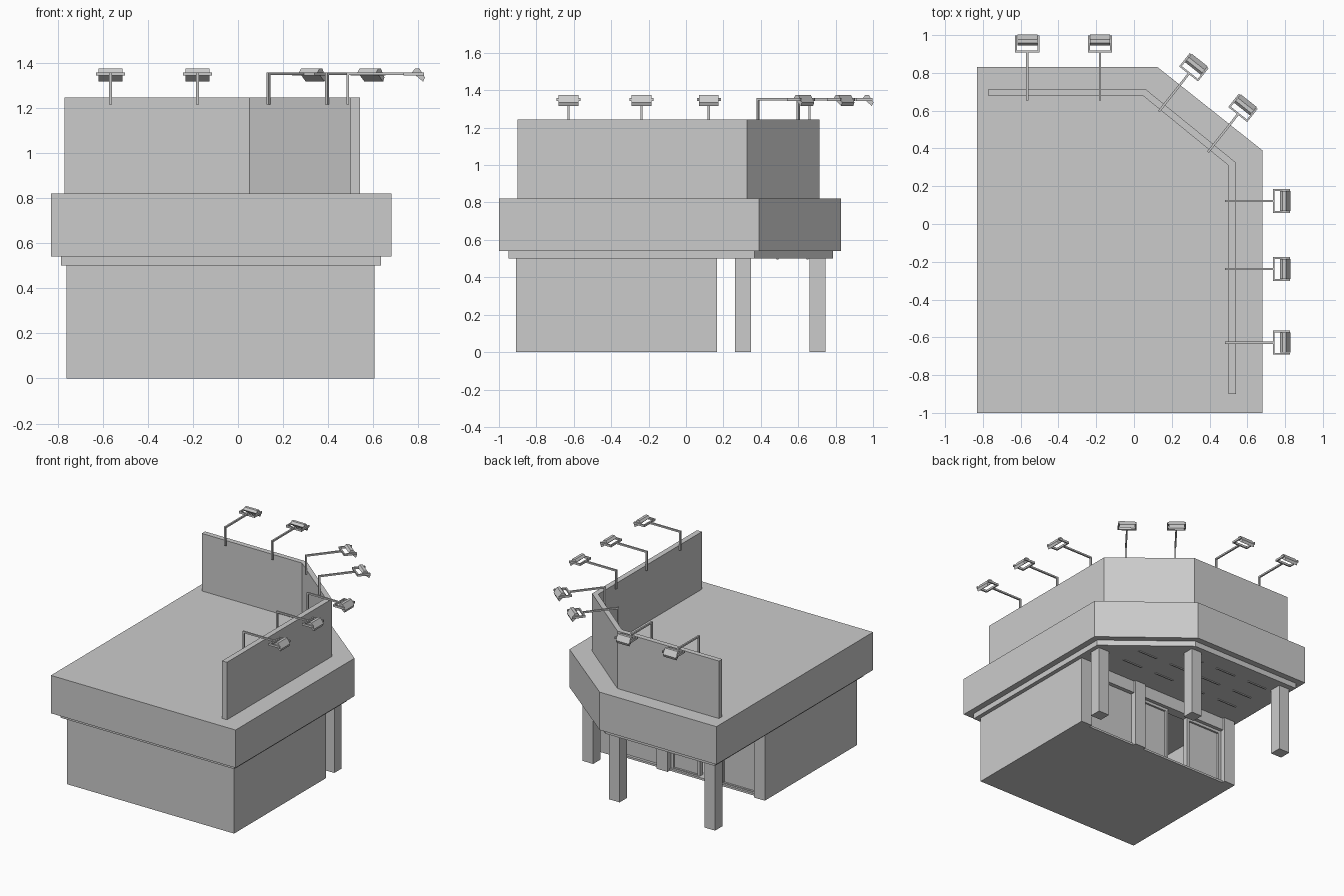
import bpy, bmesh
from math import atan2, pi
from mathutils import Matrix, Vector

if "Cube" in bpy.data.objects:
    bpy.data.objects.remove(bpy.data.objects["Cube"])


def finish(name, bm):
    bmesh.ops.recalc_face_normals(bm, faces=bm.faces)
    mesh = bpy.data.meshes.new(name)
    bm.to_mesh(mesh)
    bm.free()
    ob = bpy.data.objects.new(name, mesh)
    bpy.context.collection.objects.link(ob)
    return ob


def add_box(bm, x, y, z):
    size = Vector((x[1] - x[0], y[1] - y[0], z[1] - z[0]))
    mid = Vector((sum(x) / 2, sum(y) / 2, sum(z) / 2))
    m = Matrix.Translation(mid) @ Matrix.Diagonal(size.to_4d())
    bmesh.ops.create_cube(bm, size=1, matrix=m)


def box(name, x, y, z):
    bm = bmesh.new()
    add_box(bm, x, y, z)
    return finish(name, bm)


def add_prism(bm, pts, offset):
    face = bm.faces.new([bm.verts.new(p) for p in pts])
    ext = bmesh.ops.extrude_face_region(bm, geom=[face], use_keep_orig=True)
    verts = [g for g in ext["geom"] if isinstance(g, bmesh.types.BMVert)]
    bmesh.ops.translate(bm, verts=verts, vec=offset)


def slab(name, outline, z0, z1):
    bm = bmesh.new()
    add_prism(bm, [(x, y, z0) for x, y in outline], (0, 0, z1 - z0))
    return finish(name, bm)


# Canopy roof with one cut corner, and the thin trim under it
slab("roof", [(-0.83, -1), (0.68, -1), (0.68, 0.39), (0.125, 0.83), (-0.83, 0.83)], 0.54, 0.82)
slab("roof_trim", [(-0.785, -0.95), (0.635, -0.95), (0.635, 0.365), (0.11, 0.785),
                   (-0.785, 0.785)], 0.50, 0.54)

# Sign wall following the back and right edges of the roof
slab("sign_wall", [(-0.77, 0.715), (0.06, 0.715), (0.54, 0.325), (0.54, -0.90),
                   (0.50, -0.90), (0.50, 0.31), (0.05, 0.677), (-0.77, 0.677)], 0.82, 1.245)

# Hollow building shell
box("floor", (-0.76, 0.605), (-0.91, 0.14), (0, 0.015))
box("front_wall", (-0.76, 0.605), (-0.91, -0.85), (0, 0.50))
box("left_wall", (-0.76, -0.70), (-0.91, 0.165), (0, 0.50))
box("right_wall", (0.545, 0.605), (-0.91, 0.165), (0, 0.50))

# Entrance side: pilasters, lintel, window and open doorway
for x in (-0.715, 0.08, 0.56):
    box("pilaster", (x - 0.045, x + 0.045), (0.08, 0.165), (0, 0.50))
box("lintel", (-0.70, 0.56), (0.08, 0.15), (0.41, 0.50))


def framed_pane(name, x0, x1):
    box(name, (x0, x1), (0.09, 0.11), (0.015, 0.41))
    bm = bmesh.new()
    for a in (x0, x1 - 0.02):
        add_box(bm, (a, a + 0.02), (0.085, 0.125), (0, 0.41))
    for z in (0, 0.39):
        add_box(bm, (x0, x1), (0.085, 0.124), (z, z + 0.02))
    finish(name + "_frame", bm)


box("window_panel", (0.125, 0.515), (0.09, 0.12), (0, 0.41))
framed_pane("door_right", -0.20, 0.035)
framed_pane("door_left", -0.67, -0.37)

# Canopy posts
for x, y in ((0.56, 0.305), (0.065, 0.702), (-0.715, 0.702)):
    box("canopy_post", (x - 0.044, x + 0.044), (y - 0.043, y + 0.043), (0, 0.50))

# Thin strip lights on the soffit
for y in (0.33, 0.49, 0.65):
    for x in (-0.55, -0.27, 0.01, 0.29):
        if x + y < 0.85:
            box("soffit_strip", (x - 0.08, x + 0.08), (y - 0.005, y + 0.005), (0.494, 0.501))


# Floodlight reaching out along local +x from its pole
def floodlight(x, y, angle):
    bm = bmesh.new()
    t = 0.006
    add_box(bm, (-t, t), (-t, t), (1.215, 1.358))
    add_box(bm, (-t, 0.255), (-t, t), (1.346, 1.358))
    # bracket
    add_box(bm, (0.248, 0.258), (-0.064, 0.064), (1.343, 1.358))
    for s in (-1, 1):
        c = s * 0.059
        add_box(bm, (0.248, 0.338), (c - 0.005, c + 0.005), (1.343, 1.358))
    # lamp body, tilted back to the wall
    profile = [(0.285, 1.358), (0.298, 1.374), (0.318, 1.374), (0.342, 1.335), (0.334, 1.316)]
    add_prism(bm, [(a, -0.053, z) for a, z in profile], (0, 0.106, 0))
    ob = finish("floodlight", bm)
    ob.location = (x, y, 0)
    ob.rotation_euler.z = angle


for x in (-0.565, -0.18):
    floodlight(x, 0.66, pi / 2)
for x, y in ((0.135, 0.60), (0.395, 0.385)):
    floodlight(x, y, atan2(0.555, 0.44))
for y in (0.122, -0.238, -0.628):
    floodlight(0.487, y, 0)
